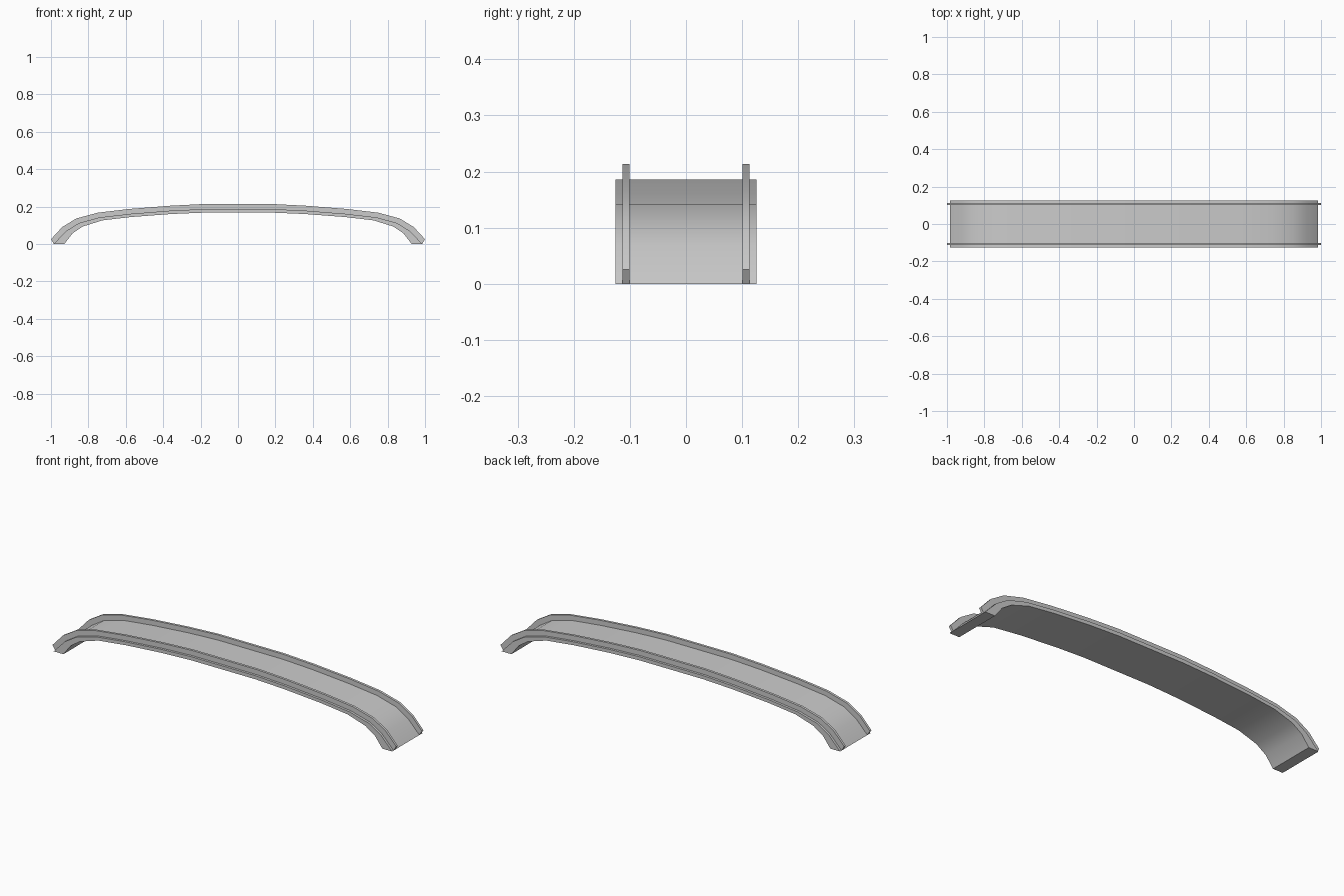
import bpy, bmesh

if "Cube" in bpy.data.objects:
    bpy.data.objects.remove(bpy.data.objects["Cube"])

# Right half of each curve as (x, z), from the crown down to the foot
RAIL_TOP = [(.19, .213), (.365, .204), (.58, .187), (.75, .167), (.865, .136), (.94, .09), (1.0, .025)]
DECK_TOP = [(.19, .186), (.36, .178), (.575, .161), (.74, .142), (.85, .112), (.92, .068), (.985, 0)]
DECK_LOW = [(.19, .167), (.355, .160), (.57, .144), (.725, .126), (.83, .093), (.885, .056), (.928, 0)]


def arch(half):
    """Mirror a half curve into a full left-to-right arch."""
    return [(-x, z) for x, z in reversed(half)] + half


def arched_strip(name, upper, lower, y0, y1):
    """Solid strip between two arch curves, extruded from y0 to y1."""
    bm = bmesh.new()
    rings = []
    for (ux, uz), (lx, lz) in zip(arch(upper), arch(lower)):
        rings.append([bm.verts.new(p) for p in
                      ((ux, y0, uz), (ux, y1, uz), (lx, y1, lz), (lx, y0, lz))])
    for a, b in zip(rings, rings[1:]):
        for i in range(4):
            j = (i + 1) % 4
            bm.faces.new((a[i], a[j], b[j], b[i]))
    bm.faces.new(rings[0])
    bm.faces.new(rings[-1])
    bmesh.ops.recalc_face_normals(bm, faces=bm.faces)
    mesh = bpy.data.meshes.new(name)
    bm.to_mesh(mesh)
    bm.free()
    obj = bpy.data.objects.new(name, mesh)
    bpy.context.collection.objects.link(obj)
    bpy.ops.object.select_all(action='DESELECT')
    obj.select_set(True)
    bpy.context.view_layer.objects.active = obj
    bpy.ops.object.shade_smooth_by_angle(angle=0.6)
    return obj


# Curved bridge deck
arched_strip("deck", DECK_TOP, DECK_LOW, -.126, .126)

# Raised kerb rails set just inside both deck edges
for side, y in (("front", -.107), ("back", .107)):
    arched_strip(side + "_rail", RAIL_TOP, DECK_TOP, y - .0065, y + .0065)
